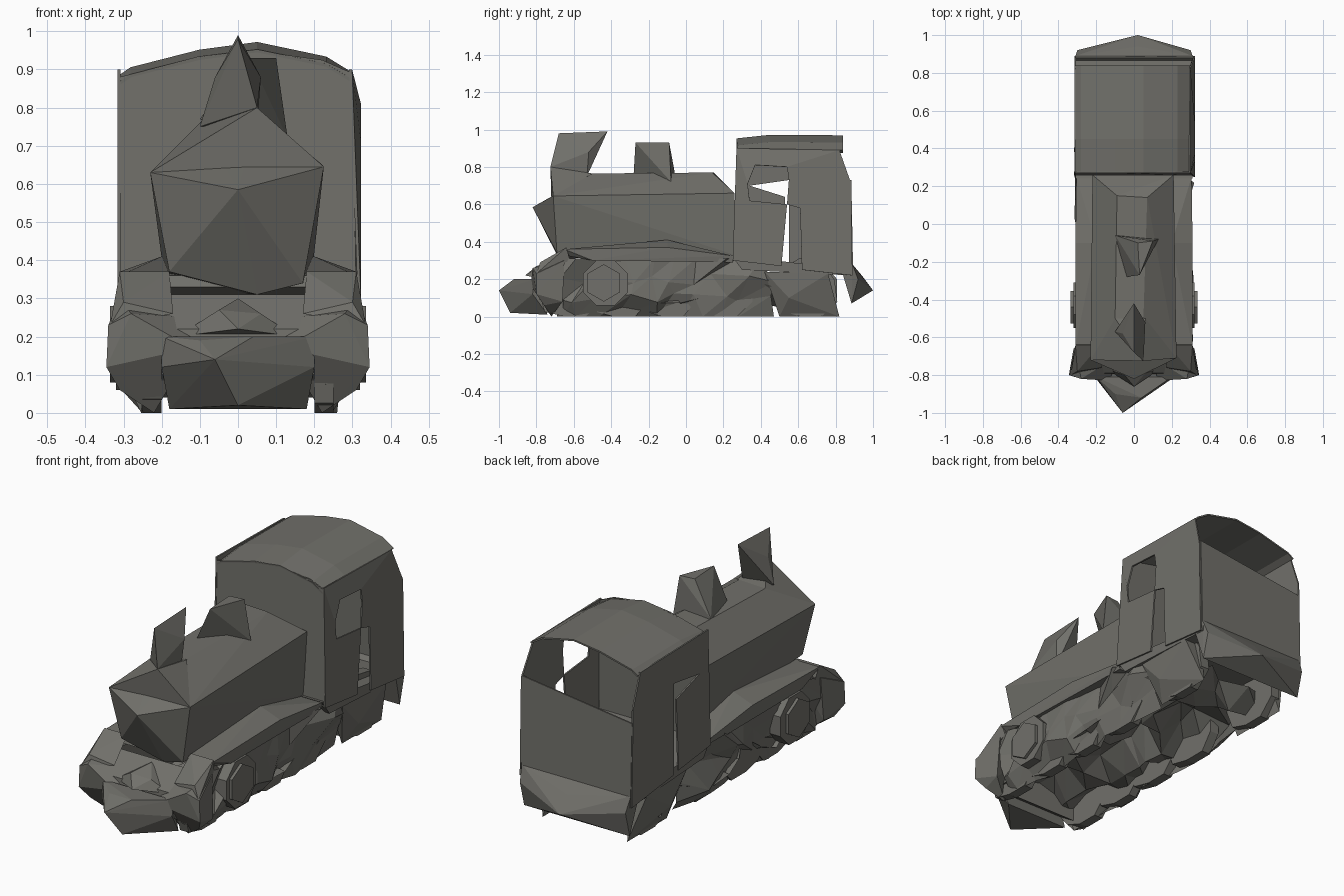
import bpy, bmesh, math, random

if "Cube" in bpy.data.objects:
    bpy.data.objects.remove(bpy.data.objects["Cube"])
random.seed(4)

paint = bpy.data.materials.new("dark_grey")
paint.diffuse_color = (.165, .162, .145, 1)
paint.use_nodes = True
paint.node_tree.nodes["Principled BSDF"].inputs["Base Color"].default_value = paint.diffuse_color


def finish(name, bm, thick=0):
    bmesh.ops.recalc_face_normals(bm, faces=bm.faces)
    me = bpy.data.meshes.new(name)
    bm.to_mesh(me)
    bm.free()
    me.materials.append(paint)
    ob = bpy.data.objects.new(name, me)
    bpy.context.collection.objects.link(ob)
    if thick:
        mod = ob.modifiers.new("thickness", 'SOLIDIFY')
        mod.thickness = thick
        mod.offset = 0
    return ob


def hull(name, pts):
    """Faceted solid around a few corner points."""
    bm = bmesh.new()
    vs = [bm.verts.new(p) for p in pts]
    res = bmesh.ops.convex_hull(bm, input=vs)
    junk = [v for v in res["geom_interior"] if isinstance(v, bmesh.types.BMVert)]
    bmesh.ops.delete(bm, geom=junk, context='VERTS')
    return finish(name, bm)


def panels(name, polys, thick=0.008):
    """Thin sheet made from polygons."""
    bm = bmesh.new()
    for poly in polys:
        bm.faces.new([bm.verts.new(p) for p in poly])
    bmesh.ops.remove_doubles(bm, verts=bm.verts, dist=0.001)
    return finish(name, bm, thick)


def crumpled(name, us, vs, point):
    """Triangulated sheet over a grid; point(u, v) gives each corner."""
    bm = bmesh.new()
    grid = [[bm.verts.new(point(u, v)) for v in vs] for u in us]
    for a, b in zip(grid, grid[1:]):
        for i in range(len(vs) - 1):
            bm.faces.new((a[i], b[i], b[i + 1]))
            bm.faces.new((a[i], b[i + 1], a[i + 1]))
    return finish(name, bm)


def wide(pts):
    """Mirror corner points across x."""
    return [(s * x, y, z) for x, y, z in pts for s in (1, -1)]


def wheel(name, x0, x1, y, r, z, sides=8, jitter=0.0):
    pts = []
    for i in range(sides):
        a = 2 * math.pi * (i + 0.5) / sides
        rr = r * (1 - random.uniform(0, jitter))
        for x in (x0, x1):
            pts.append((x, y + rr * math.cos(a), max(0, z + rr * math.sin(a))))
    return hull(name, pts)


# Boiler with pointed smokebox front and raised chimney saddle
hull("boiler", [(0, -.82, .585), (-.23, -.72, .63), (.225, -.71, .645),
                (-.18, -.69, .37), (.17, -.69, .34), (.05, -.68, .31),
                (-.1, -.5, .76), (.05, -.5, .765), (-.09, .15, .77), (.07, .14, .77),
                (-.22, .26, .64), (.21, .26, .66), (-.19, .26, .33), (.19, .26, .33)])
hull("saddle", [(.05, -.725, .8), (-.23, -.72, .63), (.225, -.71, .645),
                (-.1, -.5, .76), (.06, -.5, .765)])

# Flared chimney
hull("chimney", [(0, -.42, .99), (0, -.68, .98), (-.06, -.58, .88), (.06, -.52, .88),
                 (-.1, -.57, .75), (.05, -.725, .8), (.05, -.53, .75)])

# Steam dome
hull("dome", [(.03, -.27, .93), (-.04, -.28, .76), (.1, -.09, .93), (.02, -.1, .93),
              (-.1, -.06, .77), (.13, -.08, .72), (0, -.15, .73)])

# Running boards
hull("running_board", wide([(.31, -.65, .36), (.28, -.66, .33), (.31, -.1, .37),
                            (.2, -.1, .41), (.31, -.5, .3), (.305, .25, .325), (.3, .25, .29)]))

# Cab sides with window and door openings (y, z outlines)
right = [
    [(.25, .3), (.51, .27), (.54, .6), (.34, .62), (.33, .71), (.27, .9)],
    [(.27, .9), (.33, .71), (.37, .81), (.54, .8), (.82, .89)],
    [(.54, .8), (.55, .73), (.54, .6), (.61, .58), (.62, .25), (.89, .22), (.88, .72), (.82, .89)],
]
left = [
    [(.25, .3), (.51, .27), (.53, .64), (.34, .7), (.27, .9)],
    [(.27, .9), (.34, .7), (.55, .73), (.82, .89)],
    [(.55, .73), (.55, .26), (.89, .22), (.88, .72), (.82, .89)],
]
panels("cab_side_right", [[(.295 if z > .85 else .318, y, z) for y, z in p] for p in right])
panels("cab_side_left", [[(-.312, y, z) for y, z in p] for p in left])

# Cab front, rear wall, floor and roof
panels("cab_front", [[(-.31, .26, .3), (.31, .26, .3), (.3, .275, .89), (.22, .275, .925),
                      (.04, .275, .95), (-.1, .275, .935), (-.31, .275, .88)]])
panels("cab_rear", [[(-.31, .89, .22), (.31, .89, .22), (.315, .88, .73), (-.312, .88, .65)]])
hull("cab_floor", wide([(.31, .24, .33), (.31, .5, .28), (.31, .88, .25),
                        (.31, .88, .22), (.31, .3, .25)]))
arch = [(-.312, .88), (-.28, .902), (-.1, .948), (.05, .968), (.23, .93), (.295, .89)]
rows = [(.27, .98), (.45, 1), (.84, .997)]
panels("cab_roof", [[(xa, ya, za * ka), (xb, ya, zb * ka), (xb, yb, zb * kb), (xa, yb, za * kb)]
                    for (xa, za), (xb, zb) in zip(arch, arch[1:])
                    for (ya, ka), (yb, kb) in zip(rows, rows[1:])])

# Rear buffer beam
hull("rear_beam", [(.02, 1, .14), (.02, .94, .22)] +
     wide([(.31, .84, .22), (.31, .89, .28), (.3, .885, .07), (.3, .92, .2)]))

# Crumpled underside between the wheels
crumpled("underframe", [-.74 + .12 * i for i in range(13)], [-.26, -.13, 0, .13, .26],
         lambda y, x: (x + random.uniform(-.03, .03), y + random.uniform(-.05, .05),
                       random.uniform(.04, .2)))

# Wheels, cylinders and rods on both sides
for s, label in ((1, "right"), (-1, "left")):
    for n, y in enumerate((-.62, -.36, -.1, .19, .64)):
        wheel(f"wheel_{label}_{n}", s * .2, s * .25, y, .18, .14, 9, .1)
    wheel(f"cylinder_{label}", s * .2, s * .32, -.43, .13, .18, 8)
    wheel(f"cylinder_cap_{label}", s * .3, s * .335, -.44, .1, .18, 6)
    # Crumpled running gear, narrowing toward the rails
    crumpled(f"running_gear_{label}", [-.7 + .125 * i for i in range(10)], [.0, .1, .2, .31],
             lambda y, z: (s * (random.uniform(.24, .32) if z else random.uniform(.2, .26)),
                           y + random.uniform(-.05, .05),
                           z + (random.uniform(-.03, .03) if z in (.1, .2) else 0)))
    # Rear step and hanging bracket
    hull(f"step_{label}", [(s * x, y, z) for x, y, z in
                           ((.3, .42, .24), (.31, .76, .23), (.24, .5, .0), (.24, .82, 0),
                            (.22, .42, .24), (.21, .76, .23), (.3, .55, .1))])
    # Sloping front deck and bumper corner
    hull(f"front_deck_{label}", [(s * x, y, z) for x, y, z in
                                 ((.31, -.64, .37), (.18, -.64, .37), (.3, -.78, .29),
                                  (.17, -.76, .26), (.335, -.8, .23), (.3, -.62, .3))])
    hull(f"front_corner_{label}", [(s * x, y, z) for x, y, z in
                                   ((.345, -.8, .12), (.34, -.8, .23), (.28, -.82, .26),
                                    (.12, -.83, .17), (.32, -.66, .08), (.31, -.65, .3),
                                    (.12, -.72, .25), (.22, -.72, 0), (.31, -.76, .06))])

# Front beam and wedge-shaped pilot
hull("front_beam", wide([(.2, -.8, .1), (.2, -.79, .22), (.19, -.68, .31), (.2, -.7, .04)]))
hull("pilot", [(-.06, -1, .14), (.0, -.94, .02), (.04, -.92, .2), (-.1, -.9, .19)] +
     wide([(.2, -.82, .12), (.2, -.81, .2), (.18, -.74, .01)]))
hull("coupling", [(-.05, -.8, .27), (.06, -.79, .26), (0, -.86, .22), (-.16, -.76, .2),
                  (.15, -.76, .2), (0, -.7, .3)])
